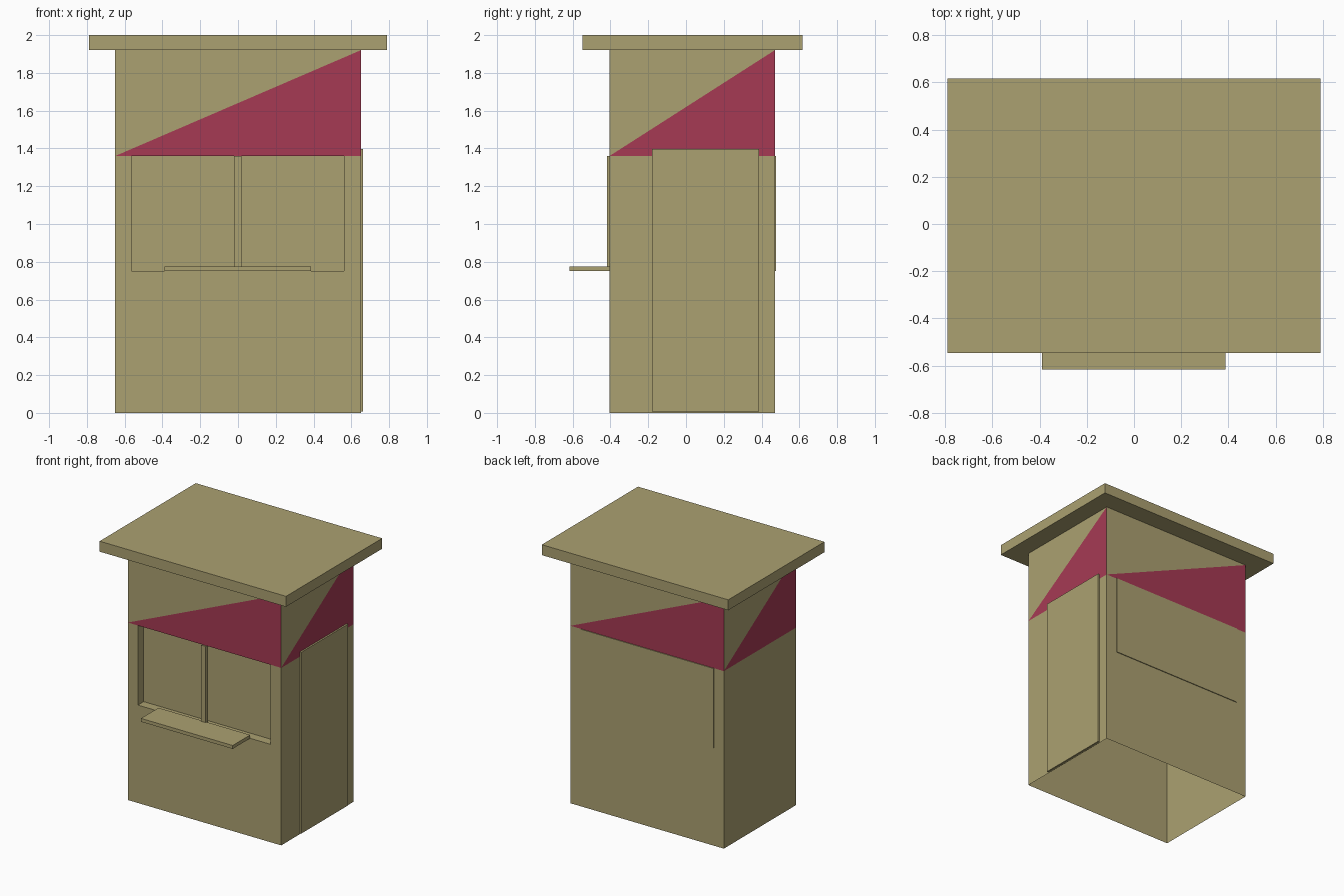
import bpy, bmesh

if "Cube" in bpy.data.objects:
    bpy.data.objects.remove(bpy.data.objects["Cube"])


def material(name, color):
    m = bpy.data.materials.new(name)
    m.diffuse_color = (*color, 1)
    m.use_nodes = True
    m.node_tree.nodes["Principled BSDF"].inputs["Base Color"].default_value = m.diffuse_color
    return m


WOOD = material("khaki_paint", (0.41, 0.355, 0.165))
RED = material("red_paint", (0.38, 0.042, 0.088))


def finish(name, bm, *mats):
    me = bpy.data.meshes.new(name)
    bm.to_mesh(me)
    bm.free()
    for m in mats:
        me.materials.append(m)
    ob = bpy.data.objects.new(name, me)
    bpy.context.collection.objects.link(ob)
    return ob


def box(name, x, y, z):
    bm = bmesh.new()
    bmesh.ops.create_cube(bm, size=1)
    for v in bm.verts:
        v.co = [lo + (hi - lo) * (c + 0.5) for c, (lo, hi) in zip(v.co, (x, y, z))]
    return finish(name, bm, WOOD)


def add_face(bm, points, mat=0):
    f = bm.faces.new([bm.verts.new(p) for p in points])
    f.material_index = mat


X, Y0, Y1 = 0.65, -0.405, 0.47        # wall footprint
BAND, TOP = 1.36, 1.92                # painted band, underside of roof
WL, WR, WB = -0.565, 0.56, 0.75       # window opening
DEPTH = 0.07

# Walls: open-bottomed shell, upper band split diagonally into plain and red
corners = [(-X, Y0), (X, Y0), (X, Y1), (-X, Y1)]
bm = bmesh.new()
for i, a in enumerate(corners):
    b = corners[(i + 1) % 4]
    lower = [(*a, 0), (*b, 0), (*b, BAND), (*a, BAND)]
    if i == 0:  # front wall is notched around the window
        lower[3:3] = [(WR, Y0, BAND), (WR, Y0, WB), (WL, Y0, WB), (WL, Y0, BAND)]
    add_face(bm, lower)
    add_face(bm, [(*a, BAND), (*b, BAND), (*b, TOP)], 1)
    add_face(bm, [(*a, BAND), (*b, TOP), (*a, TOP)])
bmesh.ops.remove_doubles(bm, verts=bm.verts, dist=1e-5)
finish("walls", bm, WOOD, RED)

# Window recess: jambs, sill, soffit and backing
bm = bmesh.new()
rim = [(WL, WB), (WR, WB), (WR, BAND), (WL, BAND)]
back = Y0 + DEPTH
for i, (x0, z0) in enumerate(rim):
    x1, z1 = rim[(i + 1) % 4]
    add_face(bm, [(x0, Y0, z0), (x1, Y0, z1), (x1, back, z1), (x0, back, z0)])
add_face(bm, [(x, back, z) for x, z in rim])
bmesh.ops.remove_doubles(bm, verts=bm.verts, dist=1e-5)
finish("window_recess", bm, WOOD)

# Window post, counter, rear shutter, side door and roof
box("window_post", (-0.02, 0.018), (-0.417, -0.39), (WB, BAND))
box("counter_shelf", (-0.39, 0.387), (-0.617, Y0), (WB, 0.776))
box("rear_shutter", (WL, WR), (Y1 - 0.01, Y1 + 0.006), (WB, BAND))
box("side_door", (X - 0.01, 0.663), (-0.18, 0.387), (0.008, 1.397))
box("roof", (-0.79, 0.79), (-0.547, 0.617), (TOP, 2.0))
